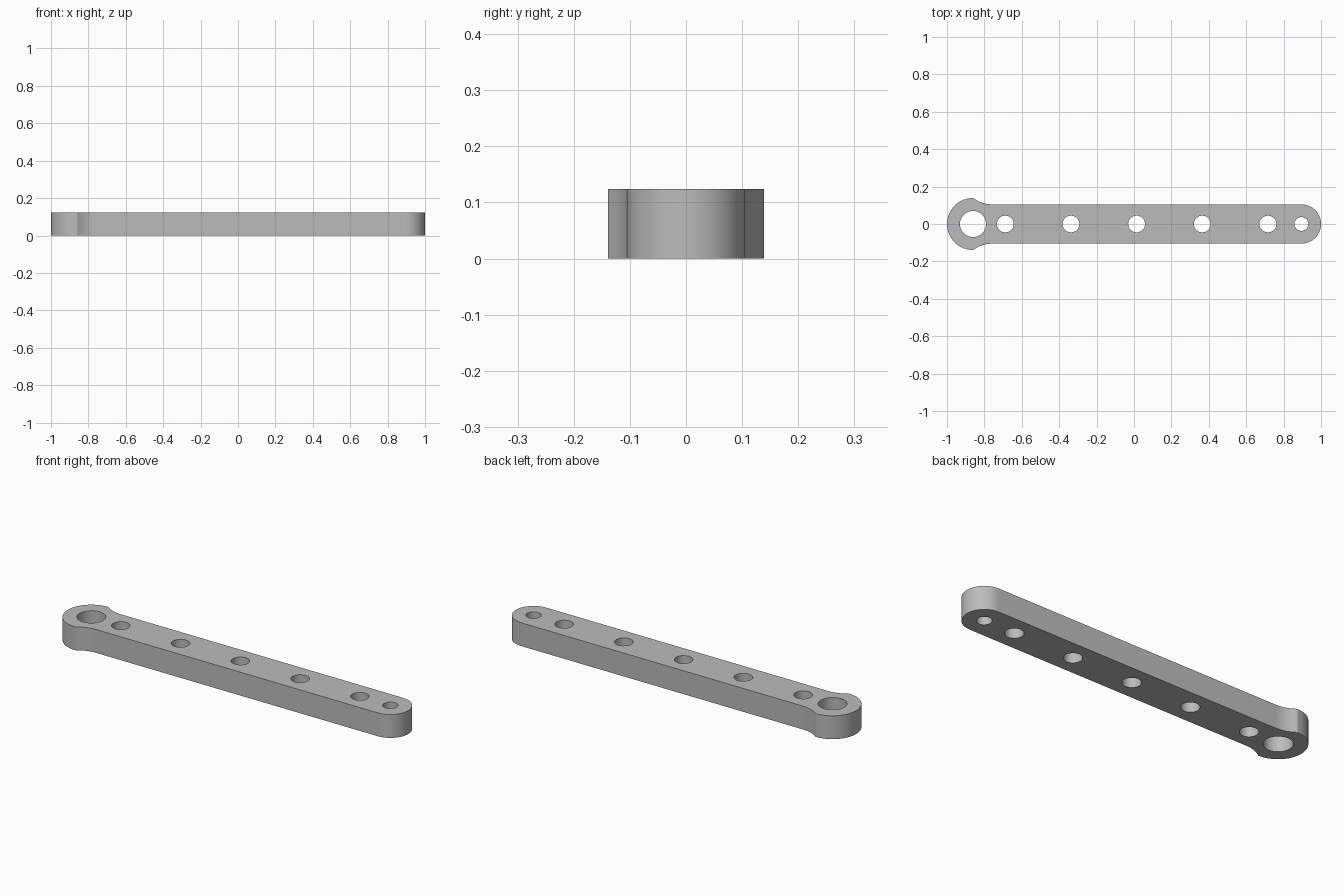
import bpy, bmesh
from math import sin, cos, radians

cube = bpy.data.objects.get("Cube")
if cube:
    bpy.data.objects.remove(cube)

HEIGHT = 0.124
HALF = 0.105           # half width of the bar
LOBE_X, LOBE_R = -0.861, 0.139
TIP_X = 1 - HALF
HOLE_R = 0.045


def arc(cx, cy, r, start, end, n):
    """Points along an arc, angles in degrees."""
    angles = [radians(start + (end - start) * i / n) for i in range(n + 1)]
    return [(cx + r * cos(a), cy + r * sin(a)) for a in angles]


def add_loop(bm, points):
    verts = [bm.verts.new((x, y, 0)) for x, y in points]
    for a, b in zip(verts, verts[1:] + verts[:1]):
        bm.edges.new((a, b))


# Outline: rounded tip, concave neck, round lobe, concave neck
neck_r, neck_x = 0.16, -0.76
neck = arc(neck_x, HALF + neck_r, neck_r, 270, 234, 6)
outline = arc(TIP_X, 0, HALF, -90, 90, 20)
outline += neck
outline += arc(LOBE_X, 0, LOBE_R, 90, 270, 18)
outline += [(x, -y) for x, y in reversed(neck)]

bm = bmesh.new()
add_loop(bm, outline)

# Through holes: large pivot, evenly spaced row, small tip hole
holes = [(LOBE_X, 0.07), (TIP_X, 0.037)]
holes += [(-0.688 + 0.351 * i, HOLE_R) for i in range(5)]
for x, r in holes:
    add_loop(bm, arc(x, 0, r, 0, 360, 24)[:-1])

# Fill the plate and raise it to full thickness
bmesh.ops.triangle_fill(bm, edges=bm.edges[:], use_beauty=True)
result = bmesh.ops.extrude_face_region(bm, geom=bm.faces[:], use_keep_orig=True)
top = [g for g in result["geom"] if isinstance(g, bmesh.types.BMVert)]
bmesh.ops.translate(bm, verts=top, vec=(0, 0, HEIGHT))
bmesh.ops.recalc_face_normals(bm, faces=bm.faces[:])
bmesh.ops.dissolve_limit(bm, angle_limit=radians(0.5), verts=bm.verts[:], edges=bm.edges[:])

mesh = bpy.data.meshes.new("lever_arm")
bm.to_mesh(mesh)
bm.free()
arm = bpy.data.objects.new("lever_arm", mesh)
bpy.context.collection.objects.link(arm)

# Plain grey material
grey = bpy.data.materials.new("plain grey")
grey.use_nodes = True
color = (0.5, 0.5, 0.5, 1)
grey.diffuse_color = color
grey.node_tree.nodes["Principled BSDF"].inputs["Base Color"].default_value = color
mesh.materials.append(grey)

bpy.context.view_layer.objects.active = arm
arm.select_set(True)
bpy.ops.object.shade_smooth_by_angle(angle=radians(25))
